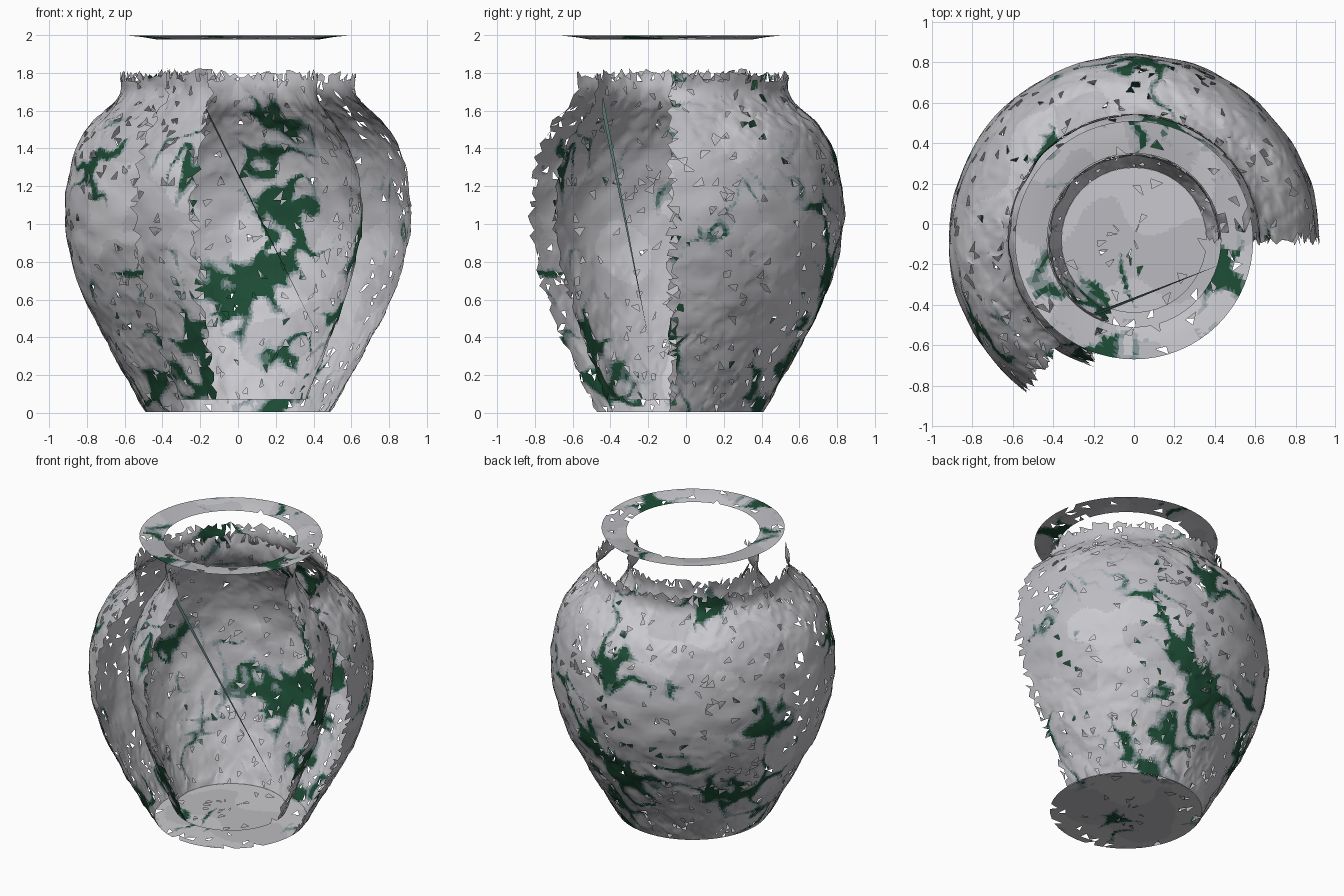
import bpy, bmesh, random
from math import cos, sin, radians
from mathutils import Vector, noise

if "Cube" in bpy.data.objects:
    bpy.data.objects.remove(bpy.data.objects["Cube"])

random.seed(7)
CENTER_Y = -0.08


def material(name, rgb):
    m = bpy.data.materials.new(name)
    m.diffuse_color = (*rgb, 1)
    m.use_nodes = True
    m.node_tree.nodes["Principled BSDF"].inputs["Base Color"].default_value = m.diffuse_color
    return m


# pale cloudy stone shading into dark green veins
MATS = [material("pale_stone", (0.59, 0.59, 0.62)),
        material("grey_stone", (0.50, 0.50, 0.53)),
        material("blue_grey", (0.40, 0.43, 0.46)),
        material("vein_edge", (0.24, 0.31, 0.32)),
        material("vein", (0.09, 0.16, 0.14)),
        material("vein_core", (0.012, 0.07, 0.035))]


def vein(p):
    # marbled colour index: short thin veins gathered in patches
    q = p + noise.noise_vector(p * 4.0) * 0.10 + noise.noise_vector(p * 9.0) * 0.04
    patch = noise.noise(p * 2.6 + Vector((5, 2, 1)))
    line = abs(noise.noise(q * 5.5))
    v = patch * 0.55 - line
    for limit, index in ((0.07, 5), (0.035, 4), (0.0, 3), (-0.05, 2)):
        if v > limit:
            return index
    return 1 if noise.noise(p * 3.0 - Vector((3, 1, 7))) > 0.0 else 0


def resample(points, n):
    # smooth curve through the profile, evenly spaced by length
    pts = [Vector(p) for p in points]
    pts = [2 * pts[0] - pts[1]] + pts + [2 * pts[-1] - pts[-2]]
    dense = []
    for a, b, c, d in zip(pts, pts[1:], pts[2:], pts[3:]):
        for i in range(20):
            t = i / 20
            dense.append(0.5 * (2 * b + (c - a) * t + (2 * a - 5 * b + 4 * c - d) * t * t
                                + (3 * b - a - 3 * c + d) * t ** 3))
    dense.append(pts[-2])
    dist = [0]
    for a, b in zip(dense, dense[1:]):
        dist.append(dist[-1] + (b - a).length)
    out, k = [], 0
    for i in range(n + 1):
        s = dist[-1] * i / n
        while k < len(dist) - 2 and dist[k + 1] < s:
            k += 1
        f = (s - dist[k]) / max(dist[k + 1] - dist[k], 1e-9)
        out.append(dense[k].lerp(dense[k + 1], min(f, 1)))
    return out


def shell(name, profile, cols, rows, start=0, end=360, holes=0.04,
          ragged_top=0.0, bump=0.012):
    # revolved (r, z) profile as a thin chipped surface
    full = end - start >= 360
    prof = resample(profile, rows)
    bm = bmesh.new()
    grid = []
    step = radians(end - start) / cols
    for i, (r, z) in enumerate(prof):
        row = []
        for j in range(cols if full else cols + 1):
            inside = 0 < i < rows
            a = radians(start) + j * step
            if full or 0 < j < cols:
                a += random.uniform(-0.3, 0.3) * step * inside
            else:
                a += random.uniform(-0.8, 0.6) * step
            rr, zz = r, z
            if inside and bump:
                rr += noise.noise(Vector((cos(a) * 5, sin(a) * 5, z * 9))) * bump
                zz += random.uniform(-0.008, 0.008)
            if i == rows:
                zz += random.uniform(-1, 1) * ragged_top
            row.append(bm.verts.new((rr * cos(a), rr * sin(a) + CENTER_Y, zz)))
        grid.append(row)
    for i in range(rows):
        for j in range(cols):
            k = (j + 1) % len(grid[0])
            q = [grid[i][j], grid[i][k], grid[i + 1][k], grid[i + 1][j]]
            if random.random() < 0.5:
                q = q[1:] + q[:1]
            for tri in ((q[0], q[1], q[2]), (q[0], q[2], q[3])):
                edge = (not full and j in (0, cols - 1)) or (ragged_top and i == rows - 1)
                if random.random() > (0.25 if edge else holes):
                    bm.faces.new(tri)
    bmesh.ops.remove_doubles(bm, verts=bm.verts, dist=0.0005)
    bmesh.ops.delete(bm, geom=[v for v in bm.verts if not v.link_faces], context='VERTS')
    # finer faces so that the marbling reads softly
    bmesh.ops.subdivide_edges(bm, edges=bm.edges, cuts=1, use_grid_fill=True)
    for f in bm.faces:
        f.material_index = vein(f.calc_center_median())
    return finish(name, bm)


def finish(name, bm):
    me = bpy.data.meshes.new(name)
    bm.to_mesh(me)
    bm.free()
    for m in MATS:
        me.materials.append(m)
    ob = bpy.data.objects.new(name, me)
    bpy.context.collection.objects.link(ob)
    bpy.ops.object.select_all(action='DESELECT')
    ob.select_set(True)
    bpy.context.view_layer.objects.active = ob
    bpy.ops.object.shade_smooth_by_angle(angle=radians(35))
    return ob


# outer wall, open at the front right
shell("outer_wall",
      [(0.49, 0.005), (0.60, 0.2), (0.71, 0.4), (0.81, 0.6), (0.88, 0.8), (0.915, 1.0),
       (0.911, 1.15), (0.875, 1.35), (0.80, 1.5), (0.70, 1.6), (0.632, 1.67),
       (0.615, 1.72), (0.625, 1.79)],
      88, 52, 0, 234.5, ragged_top=0.025)

# inner wall, with its own opening
shell("inner_wall",
      [(0.36, 0.07), (0.46, 0.32), (0.565, 0.6), (0.63, 0.83), (0.66, 1.04),
       (0.645, 1.22), (0.59, 1.4), (0.50, 1.55), (0.435, 1.64), (0.415, 1.72), (0.425, 1.8)],
      76, 48, 0, 251, ragged_top=0.025)

# loose lip ring, foot disc and inner floor
shell("lip_ring", [(0.59, 1.998), (0.51, 1.99), (0.43, 1.977)], 64, 4, holes=0.05, bump=0)
shell("foot_disc", [(0.49, 0.004), (0.25, 0.004), (0, 0.004)], 48, 10, bump=0)
shell("inner_floor", [(0.36, 0.07), (0.18, 0.07), (0, 0.07)], 40, 8, bump=0)

# thin splinter across the opening
bm = bmesh.new()
face = bm.faces.new([bm.verts.new(p) for p in
                     ((-0.2, -0.44, 1.68), (-0.17, -0.445, 1.6), (0.43, -0.2, 0.4))])
face.material_index = 4
finish("splinter", bm)
